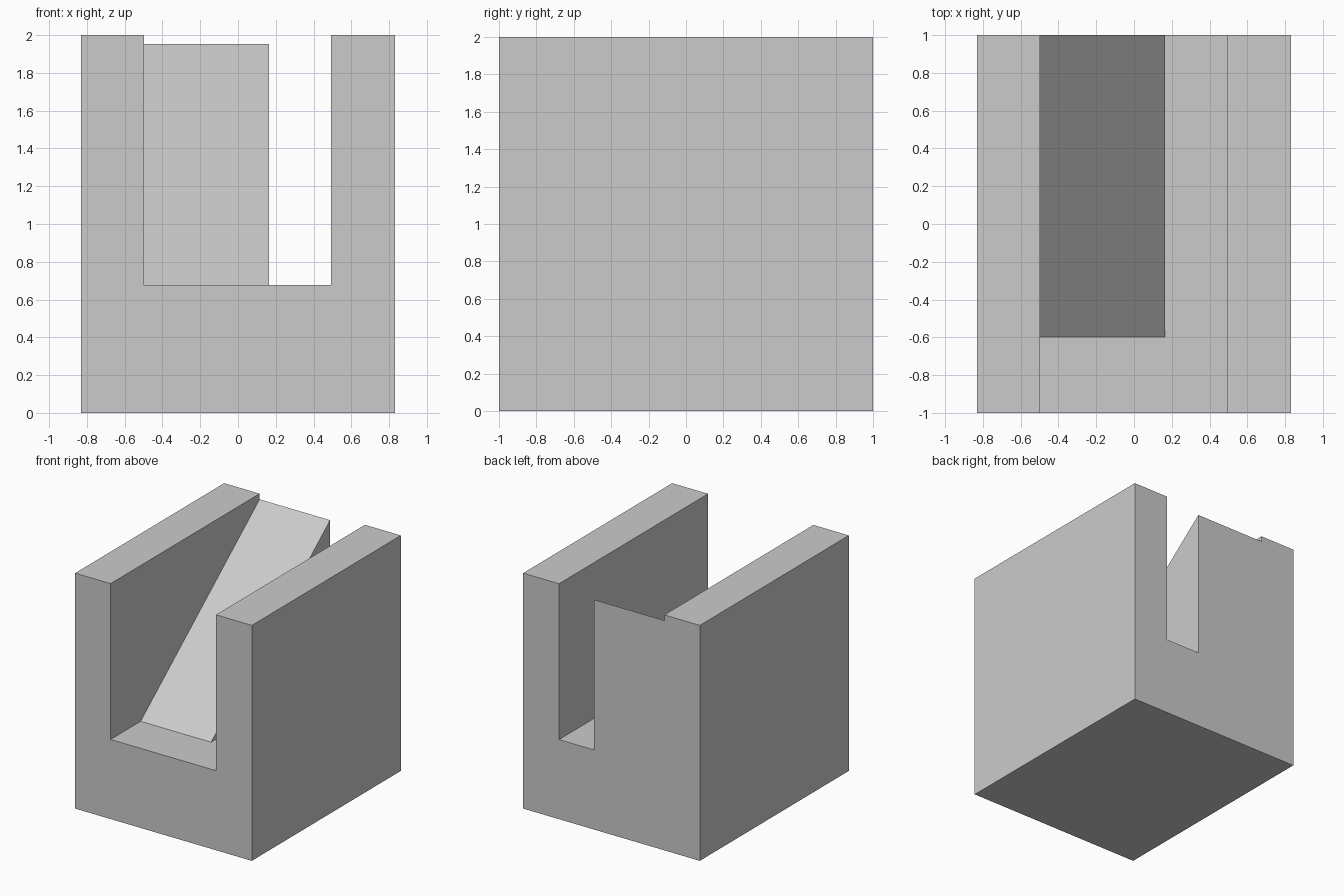
import bpy
import bmesh

if "Cube" in bpy.data.objects:
    bpy.data.objects.remove(bpy.data.objects["Cube"])


def extrude_profile(name, points, direction):
    """Make a closed solid from a flat profile swept along a direction."""
    mesh = bpy.data.meshes.new(name)
    bm = bmesh.new()
    face = bm.faces.new([bm.verts.new(p) for p in points])
    result = bmesh.ops.extrude_face_region(bm, geom=[face], use_keep_orig=True)
    moved = [g for g in result["geom"] if isinstance(g, bmesh.types.BMVert)]
    bmesh.ops.translate(bm, verts=moved, vec=direction)
    bmesh.ops.recalc_face_normals(bm, faces=bm.faces)
    bm.to_mesh(mesh)
    bm.free()
    obj = bpy.data.objects.new(name, mesh)
    bpy.context.collection.objects.link(obj)
    return obj


half_width = 0.83
slot_left, slot_right = -0.497, 0.493
floor_z, top_z = 0.676, 2.0

# U-shaped channel block, open at front, back and top
channel_profile = [
    (-half_width, 0), (half_width, 0), (half_width, top_z), (slot_right, top_z),
    (slot_right, floor_z), (slot_left, floor_z), (slot_left, top_z), (-half_width, top_z),
]
extrude_profile("channel_block", [(x, -1, z) for x, z in channel_profile], (0, 2, 0))

# Ramp wedge against the left wall, rising to the back
ramp_profile = [(-0.597, floor_z), (1, floor_z), (1, 1.952)]
ramp_width = 0.165 - slot_left
extrude_profile("ramp", [(slot_left, y, z) for y, z in ramp_profile], (ramp_width, 0, 0))
